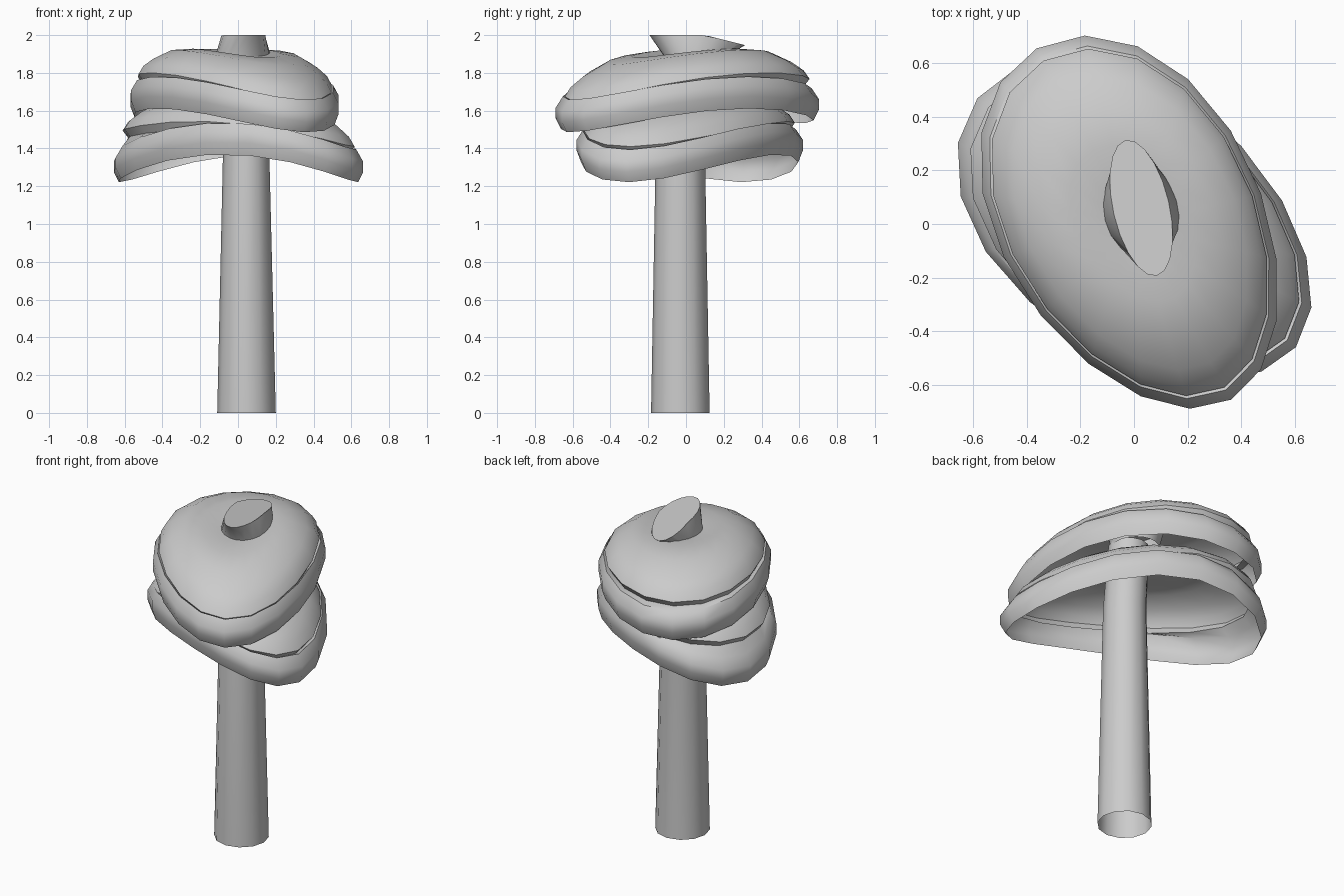
import bpy
from math import sin, cos, pi, radians

if "Cube" in bpy.data.objects:
    bpy.data.objects.remove(bpy.data.objects["Cube"])


def make_object(name, rings, cap_end=False, angle=40):
    """Skin a stack of equal-length rings into one surface."""
    n = len(rings[0])
    verts = [p for ring in rings for p in ring]
    faces = []
    for r in range(len(rings) - 1):
        for i in range(n):
            j = (i + 1) % n
            faces.append((r * n + i, r * n + j, (r + 1) * n + j, (r + 1) * n + i))
    if cap_end:
        faces.append(tuple(range((len(rings) - 1) * n, len(rings) * n)))
    mesh = bpy.data.meshes.new(name)
    mesh.from_pydata(verts, [], faces)
    obj = bpy.data.objects.new(name, mesh)
    bpy.context.collection.objects.link(obj)
    bpy.ops.object.select_all(action='DESELECT')
    obj.select_set(True)
    bpy.context.view_layer.objects.active = obj
    bpy.ops.object.shade_smooth_by_angle(angle=radians(angle))
    return obj


def canopy_ring(center, a, b, turn, egg, phase, s, z, saddle, tilt, n=18):
    """Egg-shaped ring, drooping at both long ends and tilted along its length."""
    ring = []
    for i in range(n):
        t = 2 * pi * i / n
        u = s * a * cos(t)
        v = s * b * sin(t) * (1 - egg * cos(t))
        ring.append((center[0] + u * cos(turn) - v * sin(turn),
                     center[1] + u * sin(turn) + v * cos(turn),
                     z - saddle * s * s * cos(2 * (t - phase)) - tilt * s * cos(t - phase)))
    return ring


# profiles from bottom to top as (outline scale, height offset)
BAND = [(0.96, -0.15), (1.0, -0.09), (1.0, -0.035), (0.945, 0.02)]
DOME = [(0.885, -0.04), (0.93, 0), (0.885, 0.045), (0.79, 0.09), (0.62, 0.145),
        (0.42, 0.162), (0.22, 0.15), (0.05, 0.14)]


def layer(name, shape, dome, band):
    """Rim band and dome joined; dome and band are (height, saddle, tilt)."""
    rings = [canopy_ring(*shape, s, pose[0] + dz, *pose[1:])
             for profile, pose in ((BAND, band), (DOME, dome)) for s, dz in profile]
    make_object(name, rings, True)


# two stacked canopy layers, turned against each other
layer("lower_canopy", ((0.01, 0.005), 0.755, 0.48, radians(-38), 0.08, radians(18)),
      (1.495, 0.05, 0.045), (1.445, 0.08, 0.0))
layer("upper_canopy", ((0.0, 0.0), 0.75, 0.485, radians(-61), 0.09, radians(4)),
      (1.75, 0.05, 0.055), (1.71, 0.055, 0.025))


def ellipse(cx, cy, z, a, b, turn=0.0, n=12):
    return [(cx + a * cos(t) * cos(turn) - b * sin(t) * sin(turn),
             cy + a * cos(t) * sin(turn) + b * sin(t) * cos(turn), z)
            for t in (2 * pi * i / n for i in range(n))]


# tapered trunk, open below
make_object("trunk", [ellipse(0.045, -0.03, 0, 0.155, 0.155),
                      ellipse(0.043, -0.03, 1.40, 0.122, 0.13),
                      ellipse(0.04, 0.0, 1.80, 0.115, 0.115)])

# slanted stub with a cut top that dips towards the back
cut = [(x, y, z - 0.25 * max(0, y - 0.1)) for x, y, z in
       ellipse(0.027, 0.06, 2.0, 0.26, 0.105, radians(-77), 20)]
make_object("stub", [ellipse(0.027, 0.04, 1.78, 0.14, 0.13, radians(-75), 20),
                     ellipse(0.027, 0.05, 1.89, 0.17, 0.145, radians(-75), 20),
                     cut], True, 30)
